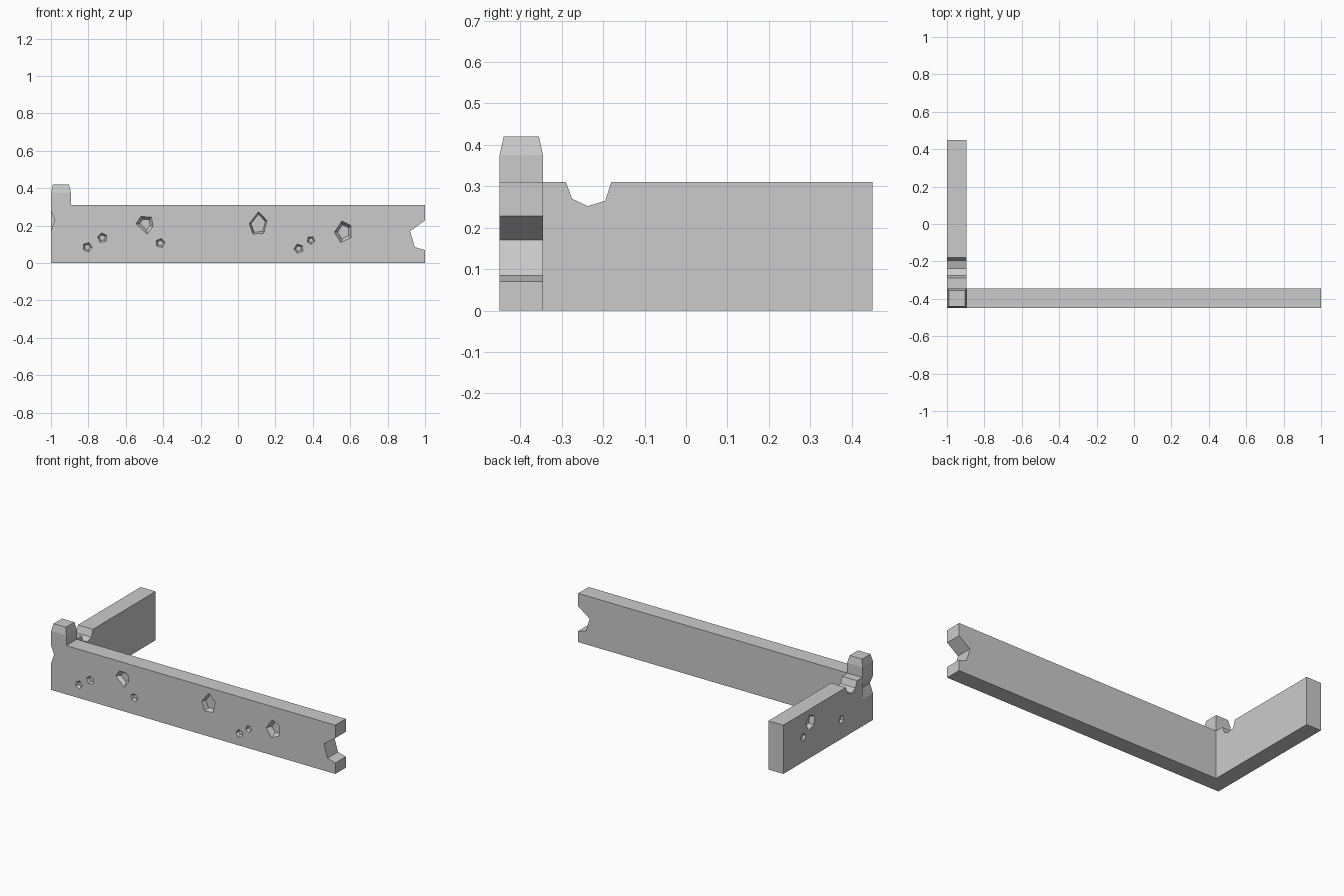
import bpy, bmesh, math
from mathutils import Vector

if "Cube" in bpy.data.objects:
    bpy.data.objects.remove(bpy.data.objects["Cube"])


def finish(name, bm):
    bmesh.ops.recalc_face_normals(bm, faces=bm.faces)
    mesh = bpy.data.meshes.new(name)
    bm.to_mesh(mesh)
    bm.free()
    obj = bpy.data.objects.new(name, mesh)
    bpy.context.collection.objects.link(obj)
    return obj


def prism(profile, to_world, sweep):
    """Closed profile placed by to_world and swept along a vector."""
    bm = bmesh.new()
    face = bm.faces.new([bm.verts.new(to_world(a, z)) for a, z in profile])
    new = bmesh.ops.extrude_face_region(bm, geom=[face])["geom"]
    bmesh.ops.translate(bm, vec=Vector(sweep),
                        verts=[g for g in new if isinstance(g, bmesh.types.BMVert)])
    bmesh.ops.recalc_face_normals(bm, faces=bm.faces)
    return bm


def pentagon(a, z, r, turn=90):
    return [(a + r * math.cos(math.radians(turn + 72 * i)),
             z + r * math.sin(math.radians(turn + 72 * i))) for i in range(5)]


def carve(wall, pits, to_world):
    """Cut tapered pits; to_world(a, z, d) maps wall coordinates and depth d."""
    bm = bmesh.new()
    for outline, depth, taper in pits:
        ca = sum(p[0] for p in outline) / len(outline)
        cz = sum(p[1] for p in outline) / len(outline)
        rings = []
        for d in (-0.01, depth):
            s = 1 - (1 - taper) * d / depth
            rings.append([bm.verts.new(to_world(ca + (a - ca) * s, cz + (z - cz) * s, d))
                          for a, z in outline])
        bm.faces.new(rings[0])
        bm.faces.new(rings[1])
        n = len(outline)
        for i in range(n):
            j = (i + 1) % n
            bm.faces.new((rings[0][i], rings[0][j], rings[1][j], rings[1][i]))
    cutter = finish(wall.name + "_pit_cutter", bm)
    cutter.hide_render = True
    cutter.display_type = 'WIRE'
    mod = wall.modifiers.new("pits", 'BOOLEAN')
    mod.operation = 'DIFFERENCE'
    mod.solver = 'EXACT'
    mod.object = cutter
    bpy.context.view_layer.objects.active = wall
    bpy.ops.object.modifier_apply(modifier=mod.name)
    bpy.data.objects.remove(cutter)


T = 0.105      # wall thickness
H = 0.31       # wall height

# Front wall with corner post, broken right end and chipped left edge
front_profile = [(-1, 0), (1, 0), (1, 0.07), (0.945, 0.085), (0.92, 0.17), (1, 0.228),
                 (1, H), (-0.893, H), (-0.893, 0.375), (-1, 0.375),
                 (-1, 0.28), (-0.979, 0.23), (-1, 0.17)]
bm = prism(front_profile, lambda a, z: (a, -0.45, z), (0, T, 0))

# Tapered post top
top = max(bm.faces, key=lambda f: f.calc_center_median().z)
cap = bmesh.ops.extrude_discrete_faces(bm, faces=[top])["faces"][0]
centre = cap.calc_center_median()
for v in cap.verts:
    v.co.x = centre.x + (v.co.x - centre.x) * 0.81
    v.co.y = centre.y + (v.co.y - centre.y) * 0.81
    v.co.z = 0.42
front_wall = finish("front_wall", bm)

# Side wall with a broken notch in its top edge
side_profile = [(-0.345, 0), (0.45, 0), (0.45, H), (-0.18, H), (-0.195, 0.265),
                (-0.237, 0.252), (-0.275, 0.27), (-0.29, H), (-0.345, H)]
side_wall = finish("side_wall", prism(side_profile, lambda a, z: (-1, a, z), (T, 0, 0)))

# Pits in the outer face of the front wall
front_pits = [
    ([(0.11, 0.275), (0.155, 0.227), (0.138, 0.16), (0.08, 0.155), (0.06, 0.212)], 0.03, 0.8),
    ([(0.555, 0.225), (0.605, 0.2), (0.603, 0.135), (0.55, 0.11), (0.515, 0.165)], 0.03, 0.65),
    ([(-0.52, 0.25), (-0.462, 0.245), (-0.455, 0.195), (-0.485, 0.155), (-0.545, 0.21)], 0.022, 0.6),
]
for a, z, r, turn in [(-0.805, 0.085, 0.026, 70), (-0.725, 0.135, 0.027, 100),
                      (-0.415, 0.107, 0.026, 80), (0.325, 0.077, 0.026, 110),
                      (0.39, 0.122, 0.022, 60)]:
    front_pits.append((pentagon(a, z, r, turn), 0.014, 0.6))
carve(front_wall, front_pits, lambda a, z, d: (a, -0.45 + d, z))

# Pits in the outer face of the side wall
side_pits = [(pentagon(0.177, 0.226, 0.048, 80), 0.03, 0.75),
             (pentagon(0.25, 0.157, 0.026, 100), 0.014, 0.65),
             (pentagon(-0.135, 0.125, 0.026, 75), 0.014, 0.65)]
carve(side_wall, side_pits, lambda a, z, d: (-1 + d, a, z))
